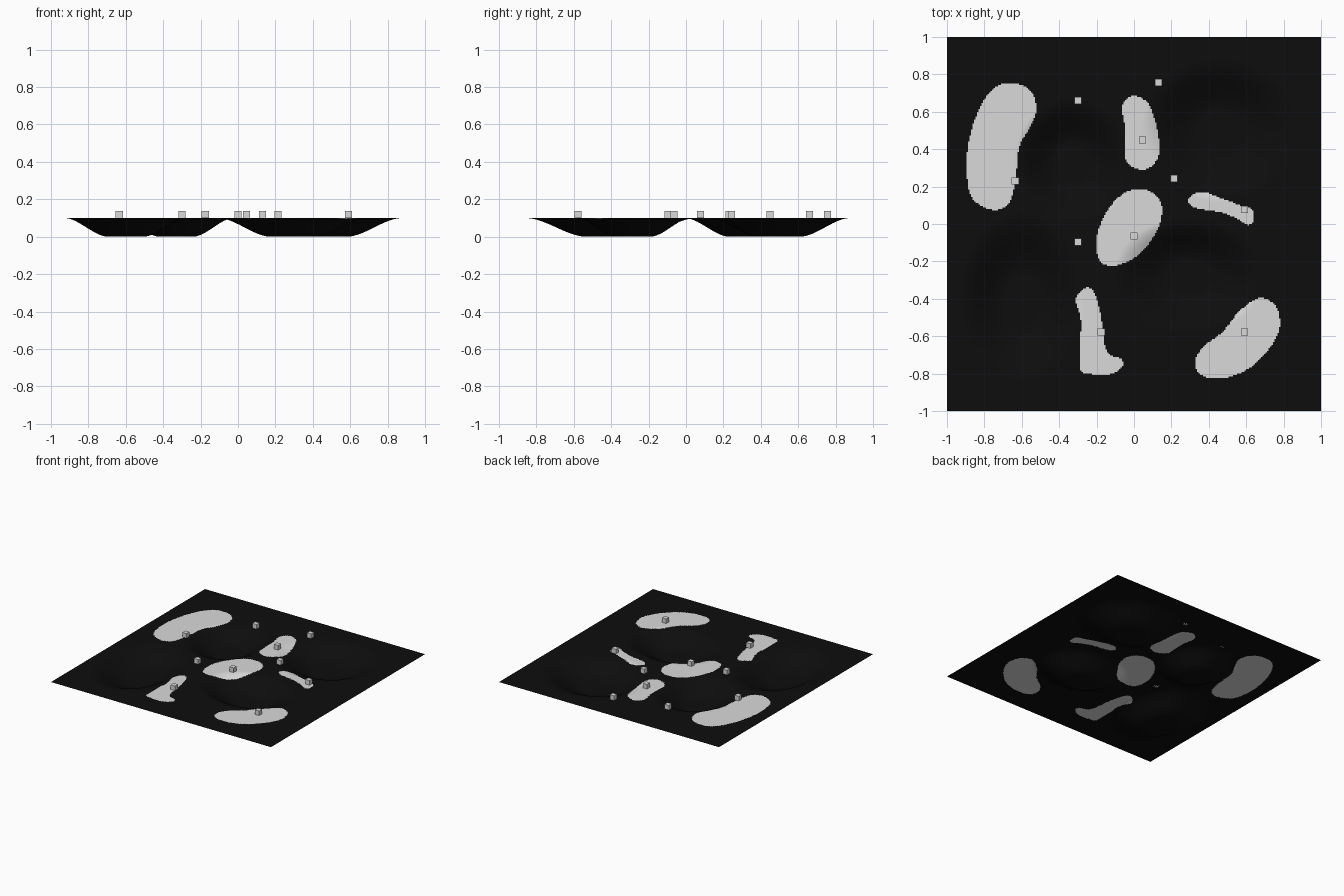
import bpy, bmesh, math

if "Cube" in bpy.data.objects:
    bpy.data.objects.remove(bpy.data.objects["Cube"])

TOP = 0.1      # height of the flat ground
GRID = 250     # cells per side


def material(name, v):
    m = bpy.data.materials.new(name)
    m.diffuse_color = (v, v, v, 1)
    m.use_nodes = True
    m.node_tree.nodes["Principled BSDF"].inputs["Base Color"].default_value = m.diffuse_color
    return m


black = material("black ground", 0.004)
pale = material("pale patch", 0.7)
grey = material("light grey marker", 0.7)

# Hollows: centre x, centre y, half width x, half width y
HOLLOWS = [(-0.33, 0.33, 0.31, 0.34), (0.46, 0.50, 0.42, 0.38),
           (-0.60, -0.40, 0.33, 0.46), (0.29, -0.28, 0.40, 0.31)]

# Outlines of the pale patches
PATCHES = [
    [(-.66, .755), (-.56, .72), (-.52, .62), (-.56, .51), (-.615, .41), (-.635, .23), (-.67, .11),
     (-.75, .075), (-.85, .12), (-.89, .22), (-.89, .4), (-.84, .59), (-.76, .72)],
    [(.01, .685), (.08, .64), (.125, .5), (.13, .36), (.06, .29), (-.03, .32), (-.05, .4),
     (-.05, .53), (-.065, .62), (-.04, .67)],
    [(.03, .185), (.11, .16), (.15, .08), (.12, -.04), (.03, -.16), (-.09, -.22), (-.18, -.2),
     (-.2, -.08), (-.15, .06), (-.06, .16)],
    [(.29, .12), (.31, .155), (.37, .17), (.46, .14), (.57, .1), (.63, .08), (.64, .02),
     (.61, -.005), (.55, .03), (.45, .065), (.33, .085)],
    [(-.26, -.34), (-.21, -.37), (-.175, -.5), (-.155, -.65), (-.12, -.705), (-.07, -.72),
     (-.06, -.76), (-.11, -.8), (-.2, -.805), (-.285, -.78), (-.285, -.62), (-.285, -.5), (-.31, -.4)],
    [(.67, -.395), (.76, -.44), (.78, -.55), (.73, -.66), (.62, -.77), (.48, -.825), (.36, -.81),
     (.325, -.73), (.38, -.65), (.47, -.58), (.56, -.47)],
]


def smooth_loop(pts, steps=6):
    """Closed Catmull-Rom curve through the points."""
    n, out = len(pts), []
    for i in range(n):
        a, b, c, d = (pts[(i + k) % n] for k in (-1, 0, 1, 2))
        for s in range(steps):
            t = s / steps
            out.append(tuple(0.5 * (2 * b[k] + (c[k] - a[k]) * t
                                    + (2 * a[k] - 5 * b[k] + 4 * c[k] - d[k]) * t * t
                                    + (3 * b[k] - a[k] - 3 * c[k] + d[k]) * t ** 3) for k in (0, 1)))
    return out


def inside(x, y, loop):
    hit = False
    for (x1, y1), (x2, y2) in zip(loop, loop[1:] + loop[:1]):
        if (y1 > y) != (y2 > y) and x < x1 + (y - y1) * (x2 - x1) / (y2 - y1):
            hit = not hit
    return hit


def height(x, y):
    """Flat ground with smooth, flat-bottomed hollows."""
    depth = 0
    for cx, cy, rx, ry in HOLLOWS:
        r = math.hypot((x - cx) / rx, (y - cy) / ry)
        t = min(1, max(0, (1 - r) / 0.72))
        depth = max(depth, t * t * (3 - 2 * t))
    return TOP * (1 - depth)


# Ground sheet, patches coloured by outline
bm = bmesh.new()
bmesh.ops.create_grid(bm, x_segments=GRID, y_segments=GRID, size=1)
loops = []
for p in PATCHES:
    l = smooth_loop(p)
    xs, ys = zip(*l)
    loops.append((l, min(xs), max(xs), min(ys), max(ys)))
for f in bm.faces:
    c = f.calc_center_median()
    f.smooth = True
    for l, x0, x1, y0, y1 in loops:
        if x0 < c.x < x1 and y0 < c.y < y1 and inside(c.x, c.y, l):
            f.material_index = 1
for v in bm.verts:
    v.co.z = height(v.co.x, v.co.y)
me = bpy.data.meshes.new("ground")
bm.to_mesh(me)
bm.free()
me.materials.append(black)
me.materials.append(pale)
bpy.context.collection.objects.link(bpy.data.objects.new("ground", me))

# Small marker cubes on the ground level
S = 0.038
for i, (x, y) in enumerate([(-.30, .66), (.13, .757), (.045, .45), (.213, .243), (-.635, .23),
                            (0, -.065), (.59, .077), (-.30, -.096), (-.175, -.577), (.59, -.577)]):
    bpy.ops.mesh.primitive_cube_add(size=S, location=(x, y, TOP + S / 2))
    ob = bpy.context.object
    ob.name = f"marker_cube_{i + 1}"
    ob.data.materials.append(grey)
